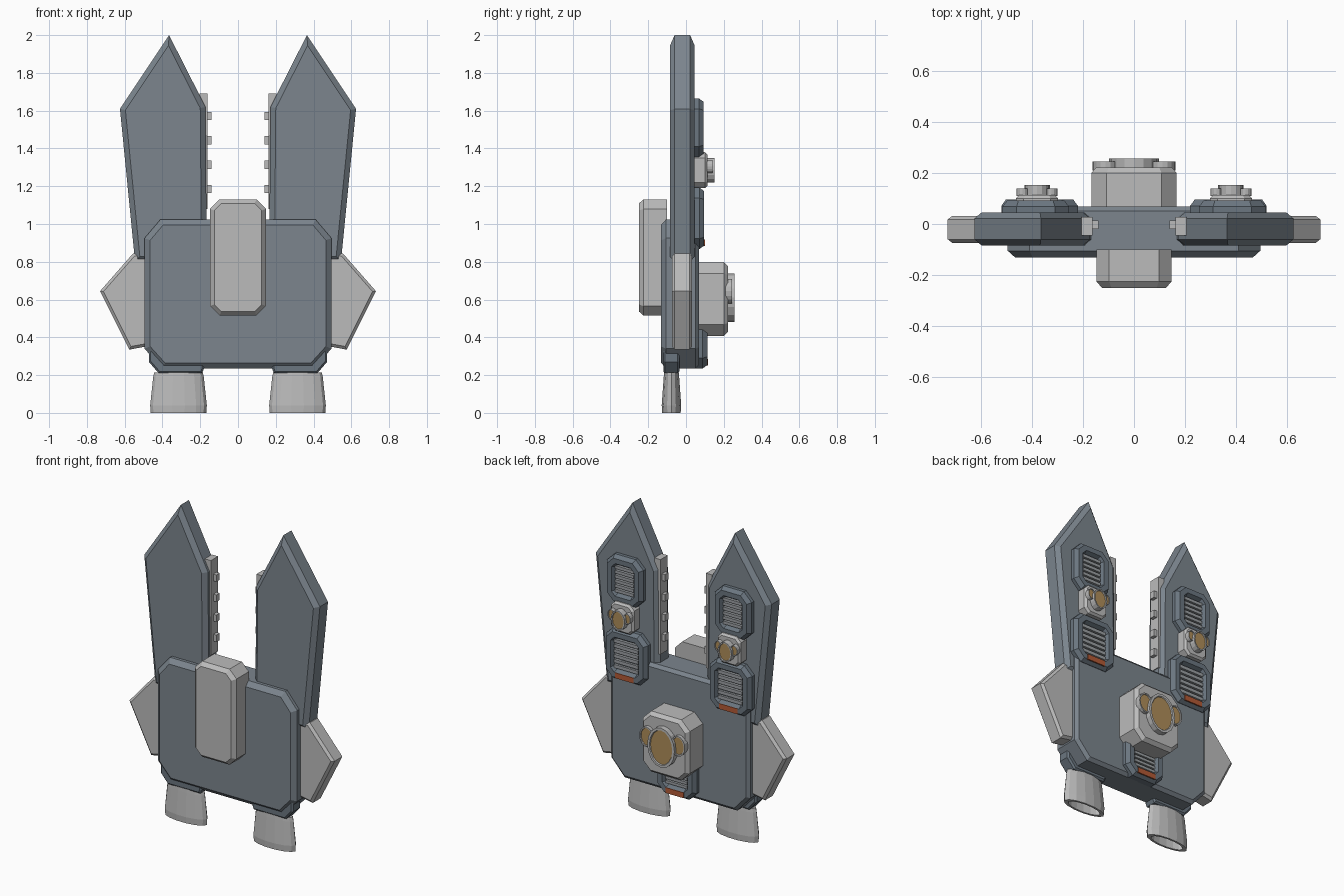
import bpy, bmesh, math
from mathutils import Vector

if "Cube" in bpy.data.objects:
    bpy.data.objects.remove(bpy.data.objects["Cube"])


def material(name, rgb):
    m = bpy.data.materials.new(name)
    m.diffuse_color = (*rgb, 1)
    m.use_nodes = True
    m.node_tree.nodes["Principled BSDF"].inputs["Base Color"].default_value = m.diffuse_color
    return m


SLATE = material("slate hull", (0.20, 0.235, 0.27))
FRAME = material("dark frame", (0.145, 0.18, 0.215))
RECESS = material("vent recess", (0.07, 0.08, 0.09))
GREY = material("light grey", (0.50, 0.50, 0.50))
SLAT = material("slat grey", (0.33, 0.35, 0.37))
GOLD = material("gold lens", (0.43, 0.27, 0.10))
ORANGE = material("orange mark", (0.45, 0.10, 0.035))


def loft(name, rings, mat, cap=None):
    """Skin a stack of equal-length point rings; the last cap may have its own colour."""
    bm = bmesh.new()
    rows = [[bm.verts.new(p) for p in ring] for ring in rings]
    n = len(rows[0])
    for a, b in zip(rows, rows[1:]):
        for i in range(n):
            j = (i + 1) % n
            bm.faces.new((a[i], a[j], b[j], b[i]))
    bm.faces.new(rows[0])
    bm.faces.new(rows[-1]).material_index = 1 if cap else 0
    bmesh.ops.recalc_face_normals(bm, faces=bm.faces)
    me = bpy.data.meshes.new(name)
    bm.to_mesh(me)
    bm.free()
    me.materials.append(mat)
    if cap:
        me.materials.append(cap)
    ob = bpy.data.objects.new(name, me)
    bpy.context.collection.objects.link(ob)
    return ob


def inset(poly, d):
    """Move every side of a counter-clockwise outline inwards by d."""
    out, n = [], len(poly)
    for i in range(n):
        p, a, b = Vector(poly[i]), Vector(poly[i - 1]), Vector(poly[(i + 1) % n])
        e, f = (p - a).normalized(), (b - p).normalized()
        n1, n2 = Vector((-e.y, e.x)), Vector((-f.y, f.x))
        out.append(p + (n1 + n2) * d / (1 + n1.dot(n2)))
    return out


def prism(name, poly, steps, mat, cap=None, s=1):
    """Outline in x/z swept along y; steps are (y, inset)."""
    loft(name, [[(s * p[0], y, p[1]) for p in inset(poly, d)] for y, d in steps], mat, cap)


def octagon(cx, cz, w, h, c):
    w, h = w / 2, h / 2
    pts = [(w, c - h), (w, h - c), (w - c, h), (c - w, h),
           (-w, h - c), (-w, c - h), (c - w, -h), (w - c, -h)]
    return [(cx + x, cz + z) for x, z in pts]


def ellipse(cx, cz, rx, rz, n=16):
    return [(cx + rx * math.cos(2 * math.pi * i / n), cz + rz * math.sin(2 * math.pi * i / n))
            for i in range(n)]


def box(name, x, y, z, mat, s=1):
    poly = [(x[0], z[0]), (x[1], z[0]), (x[1], z[1]), (x[0], z[1])]
    prism(name, poly, [(y[0], 0), (y[1], 0)], mat, None, s)


def vent(name, cx, cz, w, h, y, mark, s=1):
    """Raised bevelled frame with a recess, slats and an optional coloured mark."""
    top, rim = y + 0.047, 0.065
    prism(name + "_frame", octagon(cx, cz, w, h, 0.055),
          [(y - 0.02, 0), (y + 0.022, 0), (top, 0.018), (top, 0.05), (y + 0.015, rim)],
          FRAME, RECESS, s)
    iw, ih = w / 2 - rim, h / 2 - rim
    for i in range(6):
        z = cz - ih + (i + 0.5) * ih / 3
        box(f"{name}_slat_{i}", (cx - iw, cx + iw), (y + 0.005, y + 0.033),
            (z - ih * 0.11, z + ih * 0.11), SLAT, s)
    if mark:
        box(name + "_mark", (cx - 0.065, cx + 0.065), (top - 0.004, top + 0.004),
            (cz - h / 2 + 0.015, cz - h / 2 + 0.05), ORANGE, s)


def lens(name, cx, cz, rx, rz, y0, y1, s=1):
    prism(name, ellipse(cx, cz, rx, rz),
          [(y0, 0), (y1, 0), (y1, rx * 0.16), (y1 - 0.006, rx * 0.2)], GREY, GOLD, s)


# Main hull
prism("hull", [(0.40, 0.235), (0.495, 0.34), (0.495, 0.925), (0.41, 1.025),
               (-0.41, 1.025), (-0.495, 0.925), (-0.495, 0.34), (-0.40, 0.235)],
      [(-0.132, 0.03), (-0.105, 0), (0.05, 0), (0.068, 0.02)], SLATE)

# Front pod
prism("front_pod", octagon(0, 0.823, 0.295, 0.615, 0.05),
      [(-0.25, 0.022), (-0.225, 0), (-0.10, 0)], GREY)

# Rear sensor block with lenses and the vent under it
prism("sensor_block", octagon(0, 0.603, 0.335, 0.39, 0.06),
      [(0.06, 0), (0.20, 0), (0.222, 0.02)], GREY)
lens("main_lens", 0, 0.61, 0.097, 0.128, 0.21, 0.256)
vent("lower_vent", 0, 0.38, 0.28, 0.29, 0.066, True)

for side, s in (("right", 1), ("left", -1)):
    lens(side + "_small_lens", 0.112, 0.645, 0.05, 0.065, 0.21, 0.244, s)

    # Pointed prong
    prism(side + "_prong", [(0.165, 0.80), (0.545, 0.80), (0.625, 1.61), (0.365, 2.0), (0.172, 1.62)],
          [(-0.085, 0.028), (-0.06, 0), (0.022, 0), (0.046, 0.028)], SLATE, None, s)

    # Inner rail with nubs
    box(side + "_rail", (0.162, 0.205), (-0.045, 0.028), (1.08, 1.69), GREY, s)
    for i in range(4):
        z = 1.185 + i * 0.129
        box(f"{side}_nub_{i}", (0.14, 0.175), (-0.02, 0.014), (z - 0.022, z + 0.022), GREY, s)

    # Vents and sensor on the back of the prong
    vent(side + "_upper_vent", 0.385, 1.51, 0.26, 0.31, 0.046, False, s)
    vent(side + "_middle_vent", 0.37, 1.03, 0.30, 0.325, 0.049, True, s)
    prism(side + "_prong_sensor", octagon(0.38, 1.285, 0.165, 0.19, 0.03),
          [(0.03, 0), (0.10, 0), (0.113, 0.012)], GREY, None, s)
    lens(side + "_prong_lens", 0.38, 1.285, 0.05, 0.065, 0.11, 0.152, s)
    for k in (-1, 1):
        lens(f"{side}_prong_small_lens_{k}", 0.38 + k * 0.057, 1.305, 0.024, 0.034, 0.11, 0.14, s)

    # Side fin
    prism(side + "_fin", [(0.44, 0.36), (0.575, 0.335), (0.73, 0.645), (0.555, 0.845), (0.44, 0.845)],
          [(-0.074, 0.015), (-0.06, 0), (0.018, 0), (0.032, 0.015)], GREY, None, s)

    # Thruster mount and hollow oval thruster
    prism(side + "_mount", [(0.19, 0.21), (0.42, 0.21), (0.472, 0.27), (0.472, 0.335), (0.18, 0.335), (0.18, 0.235)],
          [(-0.12, 0.01), (-0.11, 0), (-0.045, 0), (-0.035, 0.01)], FRAME, None, s)
    rings = [(0.215, 0.128, 0.04), (0.19, 0.134, 0.042), (0.04, 0.15, 0.053), (0.0, 0.147, 0.05),
             (0.0, 0.118, 0.038), (0.13, 0.10, 0.03)]
    loft(side + "_thruster",
         [[(s * x, y, z) for x, y in ellipse(0.315, -0.077, rx, ry, 14)] for z, rx, ry in rings], GREY)
